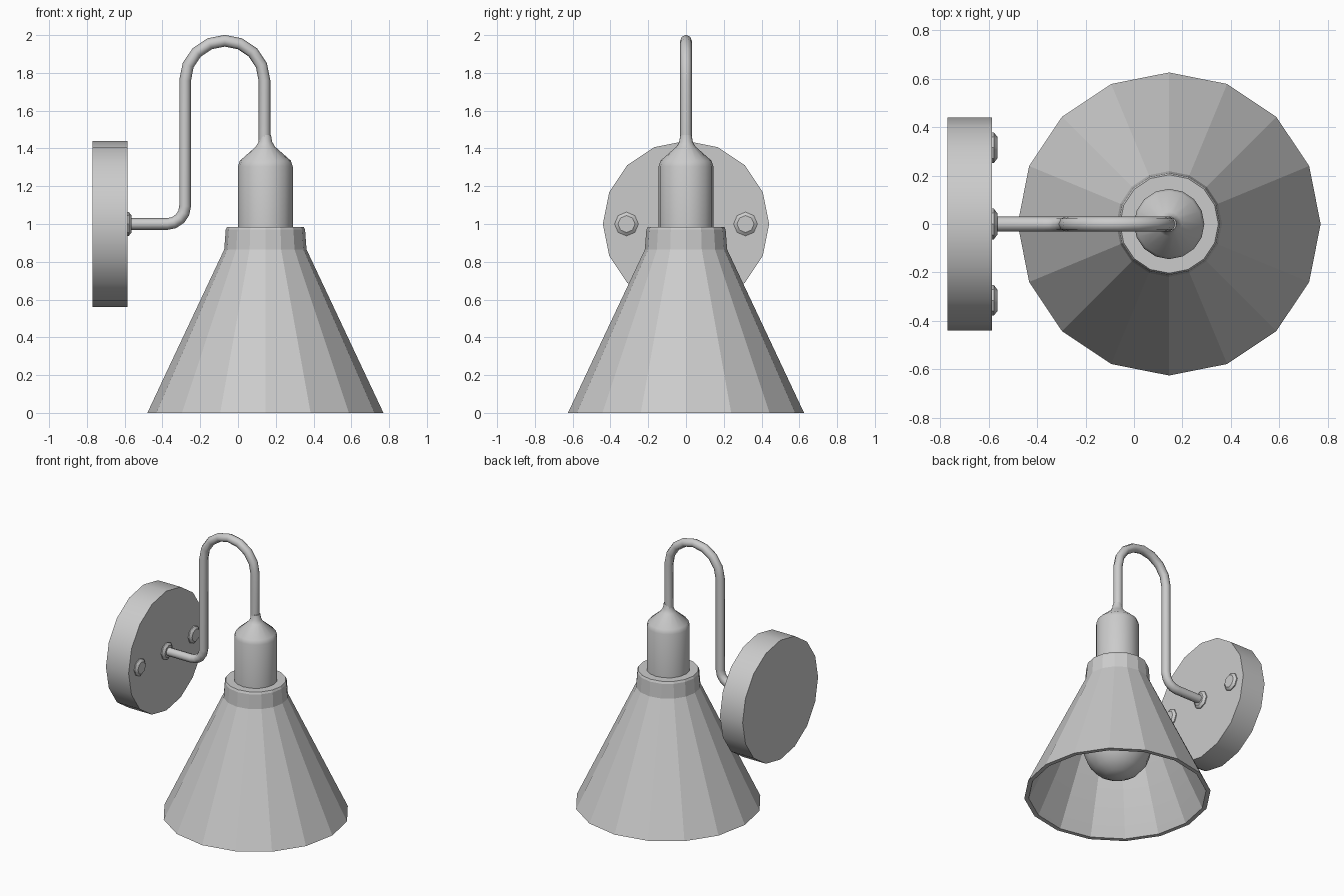
import bpy, math
from mathutils import Matrix, Vector

if "Cube" in bpy.data.objects:
    bpy.data.objects.remove(bpy.data.objects["Cube"])

metal = bpy.data.materials.new("light grey metal")
metal.use_nodes = True
GREY = (0.6, 0.6, 0.6, 1)
metal.diffuse_color = GREY
metal.node_tree.nodes["Principled BSDF"].inputs["Base Color"].default_value = GREY

LAMP_X = 0.145     # axis of the hanging shade
ARM_Z = 1.0        # height of the wall plate centre
TO_X = Matrix.Rotation(math.pi / 2, 4, 'Y')


def finish(obj, angle=30):
    """Give an object the material and smooth shading with sharp edges."""
    obj.data.materials.append(metal)
    bpy.ops.object.select_all(action='DESELECT')
    obj.select_set(True)
    bpy.context.view_layer.objects.active = obj
    bpy.ops.object.shade_smooth_by_angle(angle=math.radians(angle))
    return obj


def lathe(name, profile, sides, matrix, angle=30):
    """Revolve (radius, height) pairs, listed bottom to top outside; zero radius is a pole."""
    verts, faces, rings = [], [], []
    for r, h in profile:
        n = 1 if r == 0 else sides
        rings.append([len(verts) + i for i in range(n)])
        for i in range(n):
            a = 2 * math.pi * i / sides
            verts.append((r * math.cos(a), r * math.sin(a), h))
    for low, high in zip(rings, rings[1:]):
        for i in range(sides):
            j = (i + 1) % sides
            if len(low) == 1:
                faces.append((low[0], high[j], high[i]))
            elif len(high) == 1:
                faces.append((low[i], low[j], high[0]))
            else:
                faces.append((low[i], low[j], high[j], high[i]))
    mesh = bpy.data.meshes.new(name)
    mesh.from_pydata(verts, [], faces)
    obj = bpy.data.objects.new(name, mesh)
    bpy.context.collection.objects.link(obj)
    mesh.transform(matrix)
    return finish(obj, angle)


def arc(cx, cz, radius, start, end, steps):
    """Points of an arc in the xz plane, angles in degrees."""
    angles = [math.radians(start + (end - start) * i / steps) for i in range(steps + 1)]
    return [(cx + radius * math.cos(a), 0, cz + radius * math.sin(a)) for a in angles]


hang = Matrix.Translation((LAMP_X, 0, 0))

# Conical shade: inner wall, rim, outer wall, collar and flat top
lathe("shade", [(0, 0.95), (0.18, 0.95), (0.19, 0.86), (0.595, 0), (0.625, 0),
                (0.218, 0.865), (0.21, 0.97), (0.203, 0.985), (0, 0.985)], 16, hang, 20)

# Socket cup with a rounded shoulder and a cone up to the tube
lathe("socket", [(0, 0.97), (0.145, 0.97), (0.145, 1.305), (0.135, 1.335),
                 (0.05, 1.41), (0.036, 1.435), (0.03, 1.47), (0, 1.47)], 16, hang, 40)

# Bulb with a narrow neck
R, C = 0.23, 0.365
bulb = [(0, C - R)]
bulb += [(R * math.sin(math.radians(a)), C - R * math.cos(math.radians(a)))
         for a in range(20, 141, 20)]
bulb += [(0.1, 0.68), (0.1, 0.95), (0, 0.95)]
lathe("bulb", bulb, 16, hang, 50)

# Round wall plate
plate = Matrix.Translation((-0.77, 0, ARM_Z)) @ TO_X
lathe("wall_plate", [(0, 0), (0.44, 0), (0.44, 0.185), (0, 0.185)], 16, plate)

# Bolts either side and a collar where the arm enters the plate
for name, y in (("left_bolt", 0.315), ("right_bolt", -0.315), ("arm_collar", 0)):
    place = Matrix.Translation((-0.59, y, ARM_Z)) @ TO_X
    lathe(name, [(0, 0), (0.063, 0), (0.063, 0.012), (0.045, 0.026), (0, 0.026)], 8, place)

# Bent tube arm: out of the plate, up, over the arch and down to the socket
path = [(-0.6, 0, ARM_Z)]
path += arc(-0.375, ARM_Z + 0.095, 0.095, -90, 0, 4)
path += arc(-0.07, 1.76, 0.21, 180, 0, 8)
path += [(0.14, 0, 1.44)]
curve = bpy.data.curves.new("arm", 'CURVE')
curve.dimensions = '3D'
curve.bevel_depth = 0.031
curve.bevel_resolution = 2
spline = curve.splines.new('POLY')
spline.points.add(len(path) - 1)
for point, co in zip(spline.points, path):
    point.co = (*co, 1)
temp = bpy.data.objects.new("arm_path", curve)
bpy.context.collection.objects.link(temp)
bpy.context.view_layer.update()
mesh = bpy.data.meshes.new_from_object(temp.evaluated_get(bpy.context.evaluated_depsgraph_get()))
bpy.data.objects.remove(temp)
mesh.materials.clear()
arm = bpy.data.objects.new("arm", mesh)
bpy.context.collection.objects.link(arm)
finish(arm, 60)
